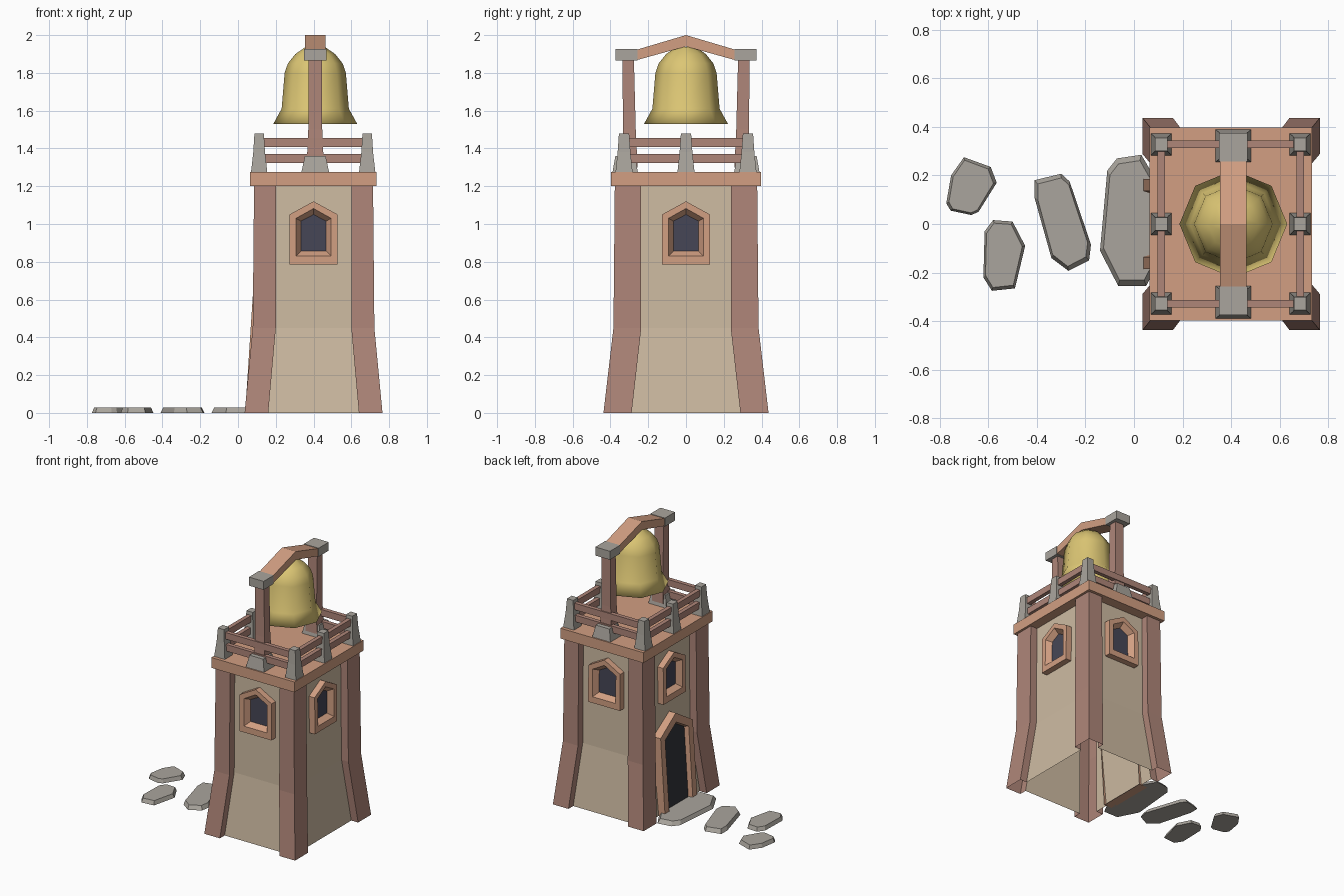
import bpy, bmesh, math

if "Cube" in bpy.data.objects:
    bpy.data.objects.remove(bpy.data.objects["Cube"])

CX, BX = 0.40, 0.409          # tower centre and bell centre along x


def material(name, r, g, b):
    m = bpy.data.materials.new(name)
    lin = [((c / 255 + 0.055) / 1.055) ** 2.4 for c in (r, g, b)]
    m.diffuse_color = (*lin, 1)
    m.use_nodes = True
    m.node_tree.nodes["Principled BSDF"].inputs["Base Color"].default_value = m.diffuse_color
    return m


PEACH = material("peach_wood", 210, 159, 130)
WOOD = material("mauve_wood", 175, 134, 121)
WALL = material("tan_plaster", 206, 187, 162)
STONE = material("grey_stone", 170, 165, 157)
GOLD = material("bell_gold", 220, 198, 116)
PANE = material("window_dark", 70, 70, 86)
DOOR = material("door_dark", 50, 52, 58)


def loft(name, rings, mats, start=True, end=True, rule=None, smooth=False, fix=True):
    """Join closed rings of points; rule(edge index, band index) picks the material."""
    bm = bmesh.new()
    vs = [[bm.verts.new(p) for p in r] for r in rings]
    n = len(rings[0])
    for j in range(len(vs) - 1):
        for i in range(n):
            k = (i + 1) % n
            f = bm.faces.new((vs[j][i], vs[j][k], vs[j + 1][k], vs[j + 1][i]))
            f.material_index = rule(i, j) if rule else 0
            f.smooth = smooth
    if start:
        bm.faces.new(vs[0][::-1])
    if end:
        f = bm.faces.new(vs[-1])
        f.material_index = len(mats) - 1
    if fix:
        bmesh.ops.recalc_face_normals(bm, faces=bm.faces)
    me = bpy.data.meshes.new(name)
    bm.to_mesh(me)
    bm.free()
    for m in mats:
        me.materials.append(m)
    ob = bpy.data.objects.new(name, me)
    bpy.context.collection.objects.link(ob)
    return ob


def rect(x, y, hx, hy, z):
    return [(x - hx, y - hy, z), (x + hx, y - hy, z), (x + hx, y + hy, z), (x - hx, y + hy, z)]


def box(name, x, y, hx, hy, z0, z1, mat):
    return loft(name, [rect(x, y, hx, hy, z0), rect(x, y, hx, hy, z1)], [mat])


# Tower shell: flared walls with raised corner posts, open below
STEP = 0.055


def section(z, ox, oy, ix, iy):
    wx, wy = ox - STEP, oy - STEP
    a = [(ix, -wy), (ix, -oy), (ox, -oy), (ox, -iy), (wx, -iy)]
    b = [(x, -y) for x, y in a[::-1]]
    half = a + b
    return [(CX + x, y, z) for x, y in half + [(-x, -y) for x, y in half]]


loft("tower_walls", [section(0, .365, .437, .24, .288),
                     section(.45, .322, .384, .20, .237),
                     section(1.2, .315, .377, .20, .237)],
     [WOOD, WALL], start=False, end=False, fix=False,
     rule=lambda i, j: 1 if i % 5 == 4 else 0)

# Deck
box("deck", CX - .002, 0, .334, .398, 1.2, 1.275, PEACH)


# Pointed frames around windows and door
def pent(hw, z0, zs, zp):
    return [(-hw, z0), (hw, z0), (hw, zs), (0, zp), (-hw, zs)]


def framed(name, normal, outer, opening, pane, depth, back, front, inner, dark):
    nx, ny = normal

    def ring(shape, off):
        return [(CX + nx * (depth(z) + off) - ny * u, ny * (depth(z) + off) + nx * u, z)
                for u, z in shape]
    loft(name, [ring(outer, back), ring(outer, front), ring(opening, front), ring(pane, inner)],
         [PEACH, dark], start=False, fix=False)


for side, n, top in (("front", (0, -1), .377), ("right", (1, 0), .315),
                     ("back", (0, 1), .377), ("left", (-1, 0), .315)):
    framed(side + "_window", n, pent(.128, .785, 1.05, 1.12), pent(.093, .83, 1.03, 1.082),
           pent(.067, .856, 1.015, 1.05),
           lambda z, t=top: t - STEP + .009 * (1.2 - z), -.01, .045, .006, PANE)

framed("door", (-1, 0), pent(.185, 0, .565, .68), pent(.135, 0, .535, .615),
       pent(.125, 0, .53, .605), lambda z: .362 - .065 * z, -.07, 0, -.03, DOOR)

# Railing: tapered stone posts and two rails per side
RX, RY = .286, .328
for sx in (-1, 1):
    for sy in (-1, 0, 1):
        x, y = CX - .002 + sx * RX, sy * RY
        loft("railing_post", [rect(x, y, .043, .045, 1.275),
                              rect(x, y, .031, .034, 1.38),
                              rect(x, y, .025, .027, 1.48)], [STONE])
for z in (1.322, 1.408):
    for s in (-1, 1):
        box("front_back_rail", CX - .002, s * RY, RX, .015, z, z + .048, WOOD)
        box("side_rail", CX - .002 + s * RX, 0, .015, RY, z, z + .048, WOOD)

# Bell supports: stone foot, wooden post, stone cap
for s in (-1, 1):
    loft("bell_post_foot", [rect(BX, s * .322, .073, .067, 1.275),
                            rect(BX, s * .322, .055, .052, 1.36)], [STONE])
    loft("bell_post", [rect(BX, s * .298, .046, .042, 1.3),
                       rect(BX, s * .30, .037, .034, 1.5),
                       rect(BX, s * .306, .036, .030, 1.88)], [WOOD])
    box("bell_post_cap", BX, s * .316, .059, .058, 1.865, 1.927, STONE)

# Peaked beam
beam = [(-.27, 1.865), (0, 1.94), (.27, 1.865), (.27, 1.92), (0, 2.0), (-.27, 1.92)]
loft("bell_beam", [[(BX + s * .055, y, z) for y, z in beam] for s in (-1, 1)], [PEACH])

# Eight-sided hollow bell, smooth shaded
profile = [(.03, 1.86), (.13, 1.82), (.155, 1.6), (.205, 1.53), (.222, 1.53), (.178, 1.61),
           (.162, 1.80), (.145, 1.85), (.105, 1.9), (.05, 1.938)]
loft("bell", [[(BX + r * math.cos(i * math.pi / 4), r * math.sin(i * math.pi / 4), z)
               for i in range(8)] for r, z in profile], [GOLD], smooth=True)

# Stepping stones: outlines with a bevelled top
stones = [
    [(-.14, -.11), (-.11, .22), (-.07, .27), (.03, .285), (.08, .2), (.08, -.2),
     (.05, -.255), (-.065, -.255)],
    [(-.41, .18), (-.30, .207), (-.265, .175), (-.177, -.085), (-.185, -.15),
     (-.27, -.193), (-.34, -.14), (-.41, .11)],
    [(-.70, .275), (-.59, .235), (-.565, .17), (-.64, .05), (-.67, .037),
     (-.755, .055), (-.773, .085), (-.753, .2)],
    [(-.58, .016), (-.5, .01), (-.448, -.09), (-.49, -.265), (-.585, -.275),
     (-.62, -.22), (-.615, -.03)],
]
for pts in stones:
    mx = sum(p[0] for p in pts) / len(pts)
    my = sum(p[1] for p in pts) / len(pts)
    top = [(mx + (x - mx) * .88, my + (y - my) * .91, .028) for x, y in pts]
    loft("stepping_stone", [[(x, y, 0) for x, y in pts], top], [STONE])
